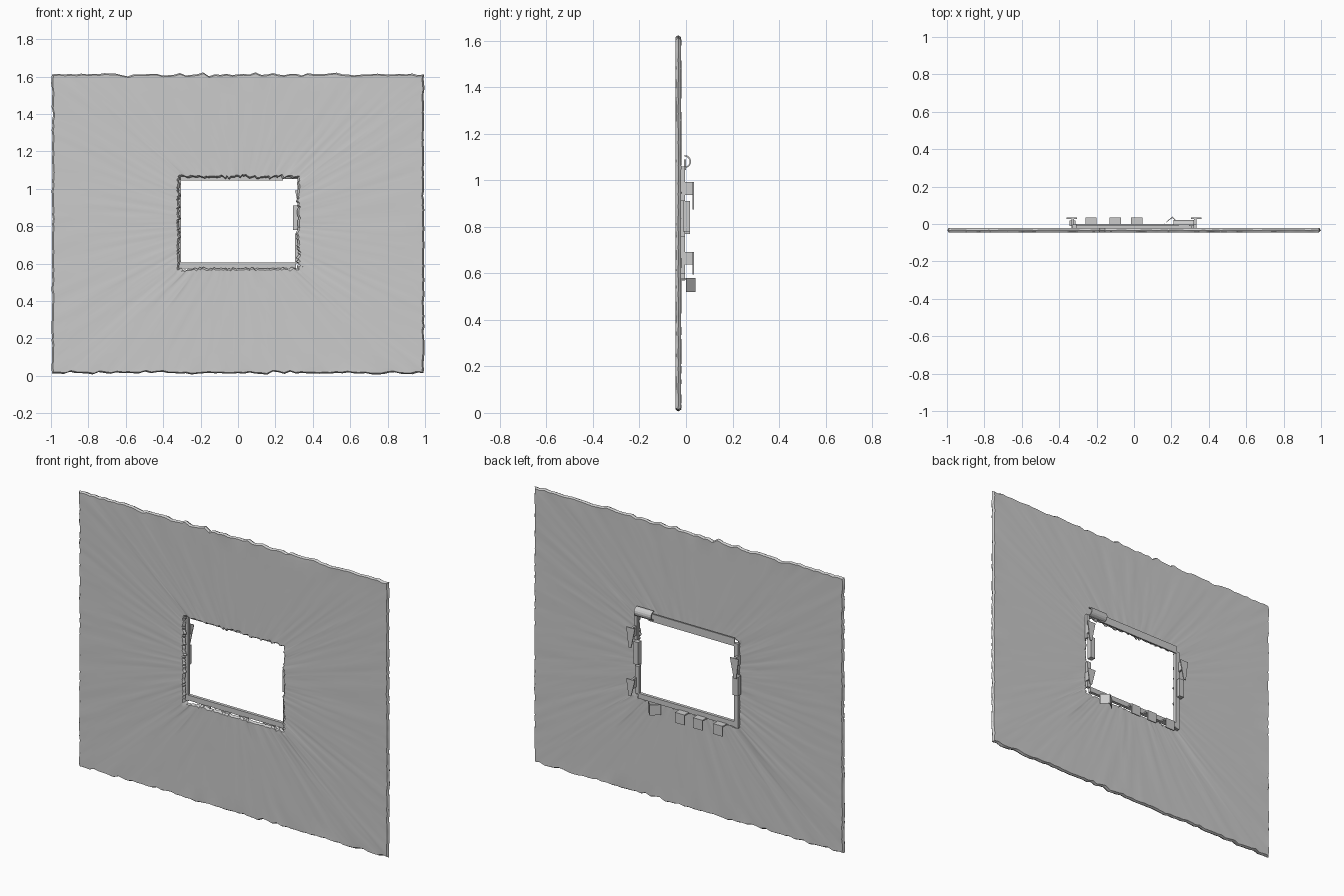
import bpy, bmesh, math, random
from mathutils import Vector

random.seed(4)
cube = bpy.data.objects.get("Cube")
if cube:
    bpy.data.objects.remove(cube)

grey = bpy.data.materials.new("plaster grey")
grey.use_nodes = True
colour = (0.6, 0.6, 0.6, 1)
grey.diffuse_color = colour
grey.node_tree.nodes["Principled BSDF"].inputs["Base Color"].default_value = colour


def finish(name, bm, smooth=True):
    bmesh.ops.recalc_face_normals(bm, faces=bm.faces)
    mesh = bpy.data.meshes.new(name)
    bm.to_mesh(mesh)
    bm.free()
    mesh.materials.append(grey)
    ob = bpy.data.objects.new(name, mesh)
    bpy.context.collection.objects.link(ob)
    if smooth:
        bpy.ops.object.select_all(action='DESELECT')
        ob.select_set(True)
        bpy.context.view_layer.objects.active = ob
        bpy.ops.object.shade_smooth_by_angle(angle=math.radians(40))
    return ob


def ragged_rectangle(x0, x1, z0, z1, n, rough_x, rough_z):
    """Closed outline with n points a side, each nudged off its edge."""
    corners = [(x0, z0), (x1, z0), (x1, z1), (x0, z1)]
    points = []
    for side in range(4):
        (ax, az), (bx, bz) = corners[side], corners[(side + 1) % 4]
        for i in range(n):
            f = i / n
            p = Vector((ax + (bx - ax) * f, 0, az + (bz - az) * f))
            wave = random.uniform(-1, 1) * random.random()
            if side % 2 == 0:
                p.z += wave * rough_z
            else:
                p.x += wave * rough_x
            points.append(p)
    return points


# Wall slab: a thin ring section swept from the opening to the outer edge
N = 64
MID, HALF = -0.033, 0.0115
outer = ragged_rectangle(-0.994, 0.994, 0.014, 1.612, N, 0.005, 0.012)
inner = ragged_rectangle(-0.314, 0.318, 0.575, 1.06, N, 0.011, 0.012)
steps = [0.015, 0.05, 0.2, 0.4, 0.6, 0.8, 0.95, 0.988]
section = [(0, 0)] + [(t, -1) for t in steps] + [(1, 0)] + [(t, 1) for t in reversed(steps)]
bm = bmesh.new()
rings = []
for t, depth in section:
    ring = []
    for a, b in zip(inner, outer):
        p = a.lerp(b, t)
        p.y = MID + depth * HALF + random.uniform(-0.0012, 0.0012)
        ring.append(bm.verts.new(p))
    rings.append(ring)
for k, ring in enumerate(rings):
    after = rings[(k + 1) % len(rings)]
    for i in range(4 * N):
        j = (i + 1) % (4 * N)
        bm.faces.new((ring[i], ring[j], after[j], after[i]))
finish("wall", bm)


def extrude_outline(name, outline, offset):
    bm = bmesh.new()
    face = bm.faces.new([bm.verts.new(p) for p in outline])
    grown = bmesh.ops.extrude_face_region(bm, geom=[face])["geom"]
    moved = [v for v in grown if isinstance(v, bmesh.types.BMVert)]
    bmesh.ops.translate(bm, verts=moved, vec=offset)
    return finish(name, bm, False)


def box(name, x, y, z):
    outline = [(x[0], y[0], z[0]), (x[1], y[0], z[0]), (x[1], y[0], z[1]), (x[0], y[0], z[1])]
    return extrude_outline(name, outline, (0, y[1] - y[0], 0))


# Broken lining strips behind the four edges of the opening
strip = (-0.022, -0.004)
box("bottom_lining", (-0.31, 0.31), strip, (0.575, 0.605))
box("top_lining", (-0.31, 0.24), (-0.008, 0), (1.045, 1.09))
box("right_lining", (-0.33, -0.304), strip, (0.57, 1.06))
box("left_lining_lower", (0.305, 0.33), strip, (0.60, 0.76))
box("left_lining_middle", (0.295, 0.325), (-0.012, 0.018), (0.78, 0.91))
box("left_lining_upper", (0.318, 0.335), strip, (0.91, 1.06))
box("right_lining_block", (-0.345, -0.312), (-0.01, 0.018), (0.77, 0.88))

# Bent tabs hanging below the opening: a stem and a turned-down plate
for i, x in enumerate((-0.23, -0.10, 0.015)):
    w = 0.03
    box(f"bottom_tab_stem_{i}", (x - w, x + w), (-0.02, 0.034), (0.572, 0.58))
    box(f"bottom_tab_plate_{i}", (x - w, x + w), (0.03, 0.036), (0.52, 0.58))

# Folded tab with a ridge
ridge = [(0.16, 0, 0.52), (0.205, 0.04, 0.52), (0.245, 0, 0.52), (0.205, 0.032, 0.52)]
extrude_outline("bottom_folded_tab", ridge, (0, 0, 0.06))

# Side brackets: block from the wall with a pointed flag on its end
for side, name in ((1, "left"), (-1, "right")):
    for level, z in (("upper", 0.965), ("lower", 0.665)):
        if side < 0 and level == "lower":
            continue
        xs = sorted((side * 0.322, side * 0.335))
        box(f"{name}_{level}_bracket", xs, (-0.021, 0.03), (z - 0.028, z + 0.027))
        low = z - 0.09 if level == "upper" else z - 0.07
        flag = [(side * 0.305, 0.028, z + 0.027), (side * 0.36, 0.028, z + 0.027),
                (side * 0.345, 0.028, low), (side * 0.33, 0.028, low)]
        extrude_outline(f"{name}_{level}_flag", flag, (0, 0.006, 0))

# Curled strip at the top left corner
curl = []
for radius, order in ((0.028, 1), (0.022, -1)):
    arc = [math.pi * (k / 8 - 0.5) for k in range(9)][::order]
    curl += [(0.21, -0.006 + radius * math.cos(a), 1.08 + radius * math.sin(a)) for a in arc]
extrude_outline("top_curled_strip", curl, (0.11, 0, 0))
